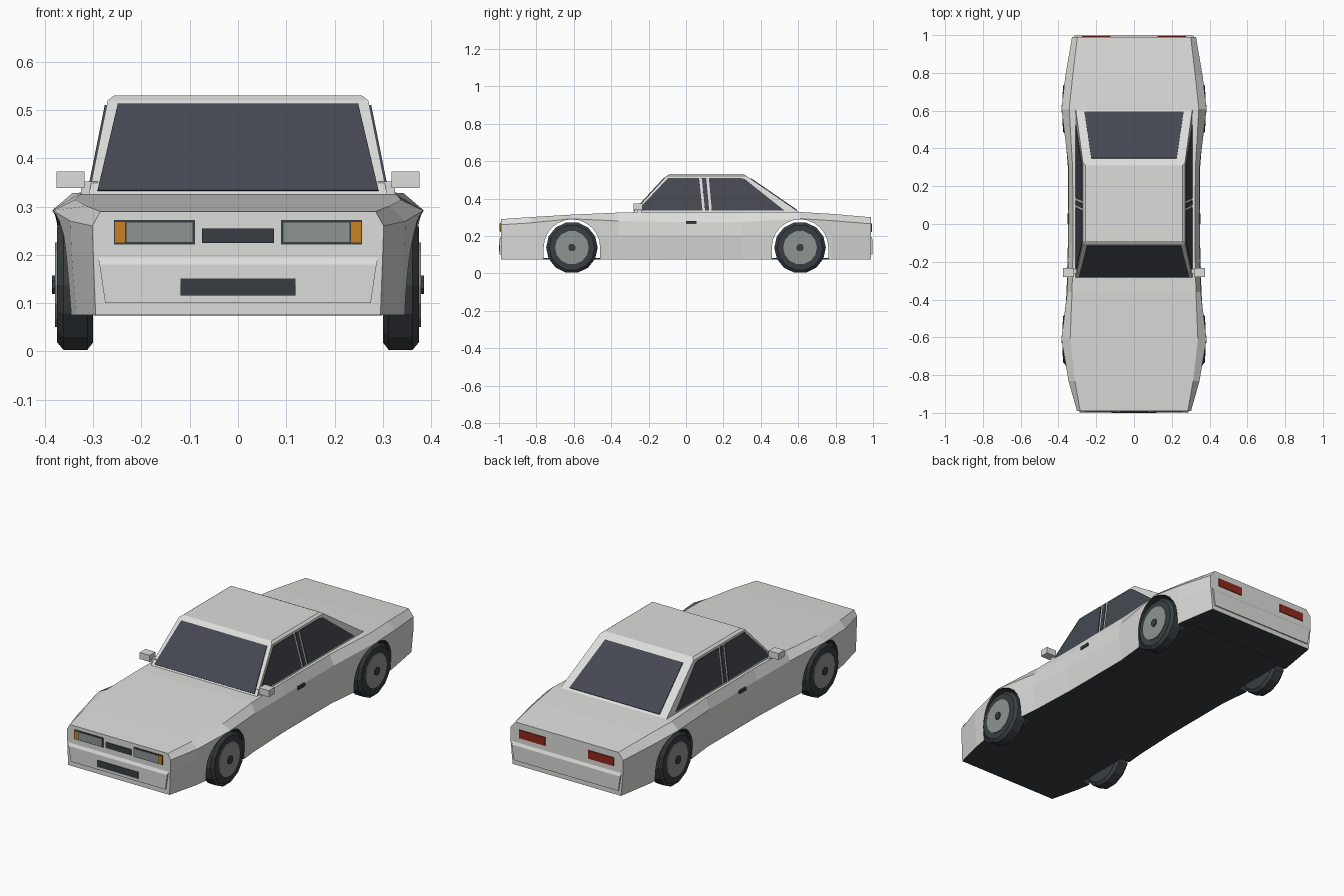
import bpy, bmesh, math
from mathutils import Vector

cube = bpy.data.objects.get("Cube")
if cube:
    bpy.data.objects.remove(cube, do_unlink=True)


def material(name, rgb):
    m = bpy.data.materials.new(name)
    m.use_nodes = True
    m.diffuse_color = (*rgb, 1)
    m.node_tree.nodes["Principled BSDF"].inputs["Base Color"].default_value = (*rgb, 1)
    return m


PAINT = material("white paint", (0.72, 0.72, 0.71))
TRIM = material("black trim", (0.04, 0.048, 0.054))
GLASS = material("dark glass", (0.058, 0.065, 0.082))
SILVER = material("grey metal", (0.27, 0.30, 0.285))
ORANGE = material("orange lamp", (0.6, 0.22, 0.017))
RED = material("red lamp", (0.28, 0.02, 0.012))


def finish(bm, name, *mats):
    bmesh.ops.recalc_face_normals(bm, faces=bm.faces)
    me = bpy.data.meshes.new(name)
    bm.to_mesh(me)
    bm.free()
    for m in mats:
        me.materials.append(m)
    ob = bpy.data.objects.new(name, me)
    bpy.context.collection.objects.link(ob)
    return ob


def loft(name, rings, *mats):
    """Skin a list of equal-length point loops and cap both ends."""
    bm = bmesh.new()
    rows = [[bm.verts.new(p) for p in ring] for ring in rings]
    n = len(rows[0])
    for a, b in zip(rows, rows[1:]):
        for i in range(n):
            j = (i + 1) % n
            bm.faces.new((a[i], a[j], b[j], b[i]))
    bm.faces.new(rows[0])
    bm.faces.new(rows[-1])
    return finish(bm, name, *mats)


def plate(name, pts, normal, mat, thick=0.004):
    """Thin plate lying on a surface."""
    n = Vector(normal).normalized()
    pts = [Vector(p) for p in pts]
    return loft(name, [[p - n * 0.002 for p in pts], [p + n * thick for p in pts]], mat)


def end_plate(name, x0, x1, z0, z1, y, mat, thick=0.004):
    pts = [(x0, y, z0), (x1, y, z0), (x1, y, z1), (x0, y, z1)]
    return plate(name, pts, (0, math.copysign(1, y), 0), mat, thick)


def box(name, x, y, z, mat):
    return loft(name, [[(x[0], y[0], h), (x[1], y[0], h), (x[1], y[1], h), (x[0], y[1], h)]
                       for h in z], mat)


def disc(name, x0, x1, r, y, z, mat, sides=14):
    return lathe(name, [(x0, r), (x1, r)], y, z, mat, sides)


def lathe(name, profile, y, z, mat, sides=14):
    ang = [math.tau * (k + 0.5) / sides for k in range(sides)]
    return loft(name, [[(x, y + r * math.sin(a), z - r * math.cos(a)) for a in ang]
                       for x, r in profile], mat)


# Body shell: y, sill width, crease width, shoulder width and height, top width and height
sections = [
    (-0.99, 0.295, 0.300, 0.302, 0.260, 0.285, 0.290),
    (-0.83, 0.335, 0.345, 0.347, 0.270, 0.313, 0.301),
    (-0.61, 0.368, 0.375, 0.384, 0.292, 0.338, 0.314),
    (-0.36, 0.345, 0.357, 0.353, 0.280, 0.328, 0.325),
    (-0.10, 0.335, 0.350, 0.345, 0.275, 0.322, 0.328),
    (0.30, 0.335, 0.350, 0.346, 0.275, 0.325, 0.329),
    (0.61, 0.368, 0.375, 0.384, 0.293, 0.343, 0.328),
    (0.78, 0.350, 0.360, 0.364, 0.282, 0.325, 0.318),
    (0.99, 0.315, 0.328, 0.328, 0.265, 0.300, 0.300),
]
SILL, CREASE = 0.075, 0.205
rings = []
for y, wb, wm, ws, zs, wt, zt in sections:
    half = [(wb, SILL), (wm, CREASE), (ws, zs), (wt, zt)]
    rings.append([(x, y, z) for x, z in half] + [(-x, y, z) for x, z in reversed(half)])
body = loft("body", rings, PAINT, TRIM)

# Wheel arches cut through the body
AXLES, WHEEL_Z = (-0.61, 0.61), 0.138
for axle in AXLES:
    arc = [(axle + 0.151 * math.cos(math.pi * k / 12), WHEEL_Z + 0.151 * math.sin(math.pi * k / 12))
           for k in range(13)]
    outline = [(axle + 0.151, 0.0)] + arc + [(axle - 0.151, 0.0)]
    cutter = loft("arch_cutter", [[(x, y, z) for y, z in outline] for x in (-0.5, 0.5)], PAINT, TRIM)
    cutter.hide_render = True
    for p in cutter.data.polygons:
        p.material_index = 1
    mod = body.modifiers.new("arch", "BOOLEAN")
    mod.operation = "DIFFERENCE"
    mod.solver = "EXACT"
    mod.object = cutter
    bpy.context.view_layer.objects.active = body
    bpy.ops.object.modifier_apply(modifier=mod.name)
    bpy.data.objects.remove(cutter, do_unlink=True)
for p in body.data.polygons:
    if p.normal.z < -0.95 and p.center.z < 0.08:
        p.material_index = 1
box("floor", (-0.298, 0.298), (-0.8, 0.8), (0.074, 0.082), TRIM)

# Bumpers, with a sloped upper edge
for end, name, w in ((-1, "front_bumper", 0.29), (1, "rear_bumper", 0.318)):
    levels = [(w - 0.015, 0.996, 0.1), (w - 0.003, 0.998, 0.18), (w, 0.990, 0.195)]
    loft(name, [[(-x, end * 0.98, z), (x, end * 0.98, z), (x, end * y, z), (-x, end * y, z)]
                for x, y, z in levels], PAINT)

# Cabin
BASE_Z, ROOF_Z = 0.31, 0.52
BASE = (0.312, -0.298, 0.63)
ROOF = (0.270, -0.105, 0.325)
loft("cabin", [[(-w, f, z), (w, f, z), (w, r, z), (-w, r, z)] for (w, f, r), z in
               ((BASE, BASE_Z), (ROOF, ROOF_Z), ((0.257, -0.09, 0.31), 0.53))], PAINT)


def on_cabin(z, k):
    """Side (0), front (1) or rear (2) position of the cabin surface at height z."""
    t = (z - BASE_Z) / (ROOF_Z - BASE_Z)
    return BASE[k] + (ROOF[k] - BASE[k]) * t


# Windscreen and rear window
for name, k, low, high, z0, z1 in (("windscreen", 1, 0.291, 0.249, 0.332, 0.511),
                                   ("rear_window", 2, 0.262, 0.226, 0.336, 0.505)):
    y0, y1 = on_cabin(z0, k), on_cabin(z1, k)
    out = -1 if k == 1 else 1
    plate(name, [(-low, y0, z0), (low, y0, z0), (high, y1, z1), (-high, y1, z1)],
          (0, out * (z1 - z0), abs(y1 - y0)), GLASS)

# Side windows as (y, z) outlines
windows = {
    "front_side_window": [(-0.245, 0.336), (0.088, 0.336), (0.070, 0.510), (-0.095, 0.510), (-0.235, 0.362)],
    "pillar_trim": [(0.102, 0.336), (0.124, 0.336), (0.108, 0.510), (0.084, 0.510)],
    "rear_side_window": [(0.138, 0.336), (0.525, 0.336), (0.315, 0.503), (0.290, 0.510), (0.122, 0.510)],
}
lean = (BASE[0] - ROOF[0]) / (ROOF_Z - BASE_Z)

for s, side in ((1, "left"), (-1, "right")):
    for name, pts in windows.items():
        plate(f"{side}_{name}", [(s * on_cabin(z, 0), y, z) for y, z in pts], (s, 0, lean), GLASS)

    # Door handle and mirror
    box(f"{side}_door_handle", (s * 0.33, s * 0.352), (0.0, 0.056), (0.263, 0.279), TRIM)
    box(f"{side}_mirror", (s * 0.318, s * 0.376), (-0.28, -0.232), (0.339, 0.373), PAINT)
    box(f"{side}_mirror_arm", (s * 0.29, s * 0.325), (-0.262, -0.238), (0.325, 0.352), PAINT)

    # Lamps
    end_plate(f"{side}_headlamp_housing", s * 0.089, s * 0.257, 0.222, 0.272, -0.99, TRIM, 0.003)
    end_plate(f"{side}_headlamp", s * 0.094, s * 0.231, 0.227, 0.267, -0.99, SILVER, 0.006)
    end_plate(f"{side}_indicator", s * 0.234, s * 0.255, 0.226, 0.268, -0.99, ORANGE, 0.006)
    end_plate(f"{side}_tail_lamp", s * 0.125, s * 0.275, 0.222, 0.266, 0.99, RED)

    # Wheels
    for axle, place in zip(AXLES, ("front", "rear")):
        tag = f"{place}_{side}"
        tyre = [(0.300, 0.122), (0.312, 0.138), (0.362, 0.138), (0.375, 0.122)]
        lathe(f"{tag}_tyre", [(s * x, r) for x, r in tyre], axle, WHEEL_Z, TRIM)
        disc(f"{tag}_rim", s * 0.34, s * 0.379, 0.090, axle, WHEEL_Z, SILVER)
        disc(f"{tag}_hub", s * 0.37, s * 0.385, 0.021, axle, WHEEL_Z, TRIM, 8)

# Grille and lower intake
end_plate("grille", -0.075, 0.075, 0.225, 0.255, -0.99, TRIM)
end_plate("lower_intake", -0.119, 0.119, 0.116, 0.151, -0.996, TRIM)
